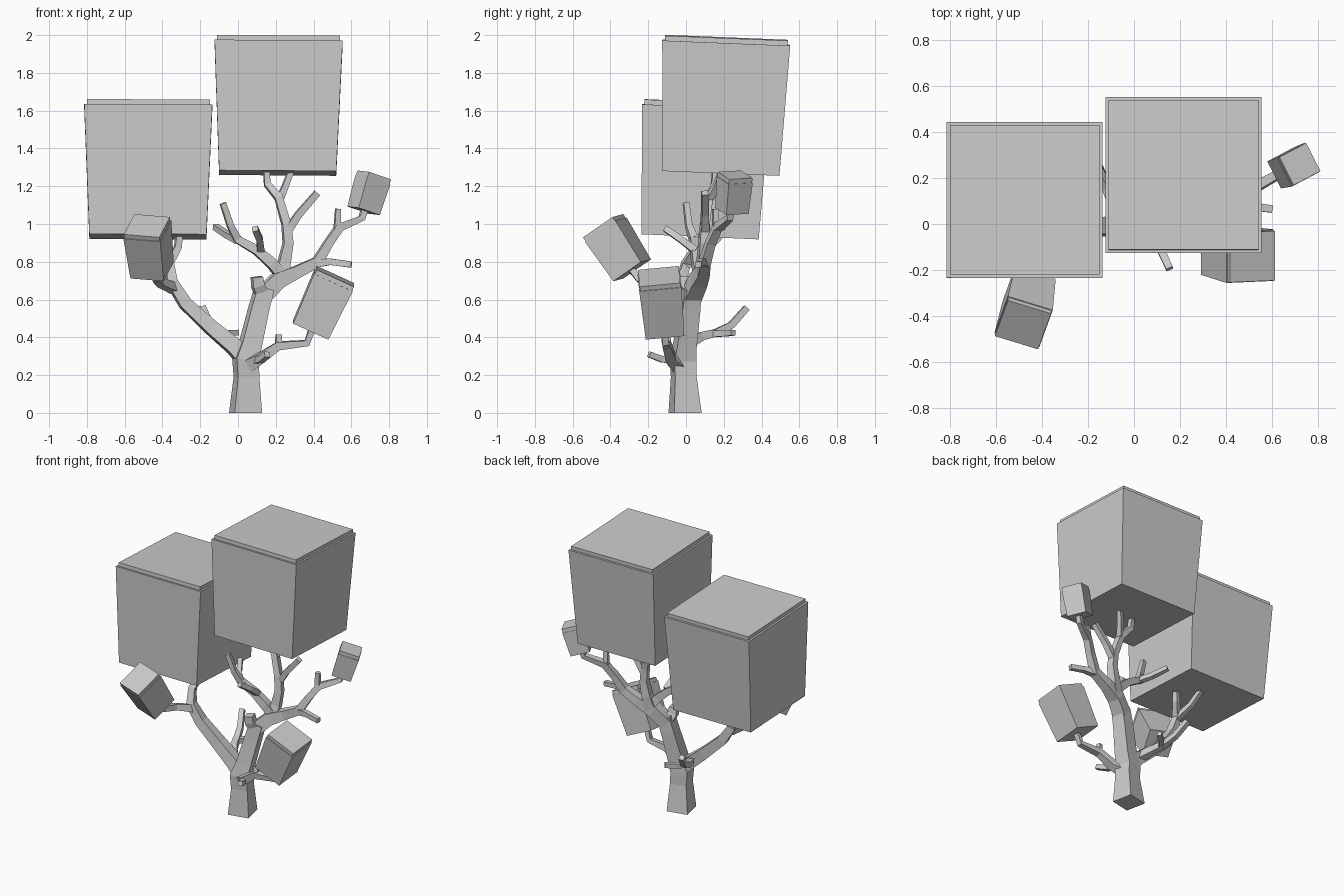
import bpy, bmesh, math
from mathutils import Vector


def make_object(name, bm):
    bmesh.ops.recalc_face_normals(bm, faces=bm.faces)
    mesh = bpy.data.meshes.new(name)
    bm.to_mesh(mesh)
    bm.free()
    obj = bpy.data.objects.new(name, mesh)
    bpy.context.collection.objects.link(obj)
    return obj


def skin_rings(name, rings):
    bm = bmesh.new()
    loops = [[bm.verts.new(p) for p in ring] for ring in rings]
    for a, b in zip(loops, loops[1:]):
        for i in range(4):
            j = (i + 1) % 4
            bm.faces.new((a[i], a[j], b[j], b[i]))
    bm.faces.new(loops[0])
    bm.faces.new(loops[-1])
    return make_object(name, bm)


def square(c, u, v, width):
    h = width / 2
    return [c + u * (h * a) + v * (h * b) for a, b in ((-1, -1), (1, -1), (1, 1), (-1, 1))]


YAW = math.radians(12)
SIDE = Vector((math.cos(YAW), math.sin(YAW), 0))
BACK = Vector((-math.sin(YAW), math.cos(YAW), 0))


def branch(name, *stations):
    """Square limb through (x, y, z, width) stations."""
    pts = [Vector(s[:3]) for s in stations]
    main = (pts[-1] - pts[0]).normalized()
    ref = SIDE if abs(main.dot(BACK)) > 0.75 else BACK
    rings = []
    for i, p in enumerate(pts):
        t = Vector((0, 0, 0))
        if i > 0:
            t += (p - pts[i - 1]).normalized()
        if i < len(pts) - 1:
            t += (pts[i + 1] - p).normalized()
        t.normalize()
        if p.z == 0:
            t = Vector((0, 0, 1))
        u = (ref - t * ref.dot(t)).normalized()
        rings.append(square(p, u, t.cross(u), stations[i][3]))
    return skin_rings(name, rings)


def foliage(name, bottom, top, w0, w1, lip, yaw=0):
    """Tapered leaf block with a thin inset cap, aimed from bottom to top."""
    b, e = Vector(bottom), Vector(top)
    axis = (e - b).normalized()
    a = math.radians(yaw)
    u = Vector((math.cos(a), math.sin(a), 0))
    u = (u - axis * u.dot(axis)).normalized()
    v = axis.cross(u)
    rings = [square(b, u, v, w0), square(e, u, v, w1),
             square(e, u, v, w1 * 0.96), square(e + axis * lip, u, v, w1 * 0.96)]
    return skin_rings(name, rings)


# Trunk and main stem
branch("trunk", (.04, -.005, 0, .148), (.045, -.012, .19, .115), (.04, -.015, .28, .12),
       (.065, -.005, .36, .105), (.11, .02, .55, .095), (.14, .03, .66, .09))
branch("trunk_stump", (.13, .025, .62, .07), (.105, -.005, .675, .062), (.1, -.01, .72, .055))

# Right limb carrying the small upper block
branch("right_limb", (.13, .03, .62, .09), (.21, .065, .70, .085), (.31, .09, .745, .065),
       (.42, .10, .80, .055), (.48, .13, .90, .046), (.535, .165, .98, .044),
       (.655, .23, 1.03, .034), (.67, .24, 1.08, .032))
branch("right_limb_twig", (.40, .10, .79, .045), (.49, .08, .80, .034), (.60, .065, .785, .032))
branch("right_limb_stub", (.525, .16, .96, .036), (.53, .155, 1.08, .028))

# Central upright branch and its fork
branch("upper_branch", (.22, .07, .70, .075), (.245, .09, .80, .06), (.265, .095, .90, .05),
       (.255, .10, 1.0, .045), (.215, .12, 1.14, .042), (.155, .15, 1.21, .034), (.15, .155, 1.28, .03))
branch("upper_fork", (.22, .12, 1.13, .038), (.25, .16, 1.2, .032), (.28, .19, 1.28, .03))
branch("upper_twig", (.26, .10, .96, .042), (.32, .10, 1.05, .038), (.42, .10, 1.165, .035))

# Crossing branch to the left of the stem
branch("cross_branch", (.23, .075, .73, .06), (.18, .06, .79, .056), (.1, .05, .86, .048),
       (-.005, .04, .92, .042), (-.04, .015, .99, .034), (-.08, 0, 1.11, .03))
branch("cross_twig_front", (.12, .05, .86, .04), (.115, -.03, .92, .034), (.09, -.11, .975, .032))
branch("cross_twig_back", (.0, .04, .915, .036), (-.06, .10, .945, .032), (-.12, .2, .985, .03))

# Left limb carrying the large left block
branch("left_limb", (.05, -.01, .27, .09), (-.02, -.01, .35, .085), (-.14, -.01, .45, .075),
       (-.28, -.02, .58, .065), (-.35, -.03, .69, .056), (-.365, .0, .79, .044),
       (-.32, .05, .87, .036), (-.31, .06, .95, .032))
branch("left_limb_twig", (-.36, .0, .78, .04), (-.40, .10, .85, .034), (-.42, .18, .935, .03))
branch("left_front_branch", (-.34, -.03, .66, .05), (-.41, -.13, .69, .042),
       (-.435, -.25, .71, .036), (-.44, -.29, .76, .032))

# Low back branch
branch("back_branch", (-.03, 0, .36, .055), (-.09, .08, .405, .046), (-.12, .16, .425, .04),
       (-.15, .24, .465, .036), (-.19, .32, .555, .034))
branch("back_twig", (-.115, .14, .42, .036), (-.07, .2, .42, .032), (-.005, .25, .425, .03))

# Low front branch carrying the small lower block
branch("low_branch", (.05, -.03, .25, .075), (.12, -.08, .29, .055), (.215, -.10, .355, .045),
       (.365, -.11, .37, .035), (.39, -.115, .44, .032))
branch("low_stub", (.215, -.10, .345, .036), (.215, -.095, .415, .028))
branch("low_twig", (.1, -.07, .28, .042), (.125, -.13, .285, .034), (.155, -.195, .31, .03))

# Leaf blocks
foliage("foliage_large_right", (.21, .185, 1.27), (.215, .213, 1.96), .62, .678, .026)
foliage("foliage_large_left", (-.477, .075, .933), (-.475, .105, 1.62), .62, .678, .026)
foliage("foliage_front_left", (-.455, -.285, .755), (-.48, -.425, .97), .185, .205, .025, -20)
foliage("foliage_low_right", (.385, -.115, .44), (.505, -.14, .70), .205, .225, .025, 0)
foliage("foliage_small_right", (.665, .243, 1.07), (.714, .258, 1.235), .132, .143, .026, 27)
